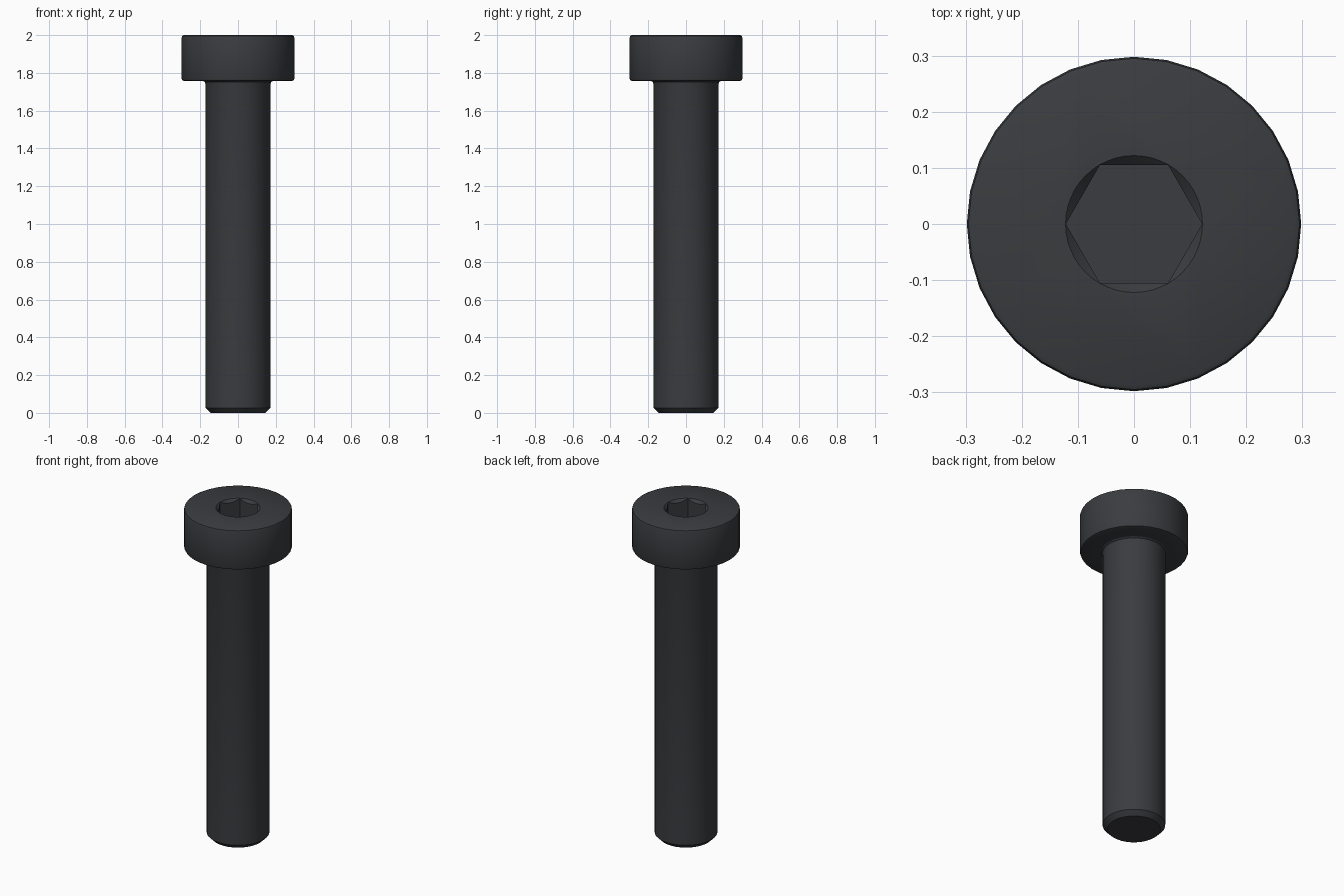
import bpy, bmesh, math

if "Cube" in bpy.data.objects:
    bpy.data.objects.remove(bpy.data.objects["Cube"])

SIDES = 32

steel = bpy.data.materials.new("black_steel")
steel.diffuse_color = (0.042, 0.045, 0.05, 1)
steel.use_nodes = True
steel.node_tree.nodes["Principled BSDF"].inputs["Base Color"].default_value = steel.diffuse_color


def lathe(name, profile, sides):
    """Revolve (radius, z) points, bottom to top, and cap both ends."""
    bm = bmesh.new()
    rings = []
    for r, z in profile:
        rings.append([bm.verts.new((r * math.cos(2 * math.pi * i / sides),
                                    r * math.sin(2 * math.pi * i / sides), z))
                      for i in range(sides)])
    for a, b in zip(rings, rings[1:]):
        for i in range(sides):
            j = (i + 1) % sides
            bm.faces.new((a[i], a[j], b[j], b[i]))
    bm.faces.new(rings[0][::-1])
    bm.faces.new(rings[-1])
    mesh = bpy.data.meshes.new(name)
    bm.to_mesh(mesh)
    bm.free()
    obj = bpy.data.objects.new(name, mesh)
    bpy.context.collection.objects.link(obj)
    return obj


# Screw body: chamfered tip, shank, fillet under the head, bevelled head
screw = lathe("socket_screw", [
    (0.146, 0.0), (0.173, 0.027), (0.173, 1.742),
    (0.176, 1.752), (0.185, 1.758), (0.288, 1.758),
    (0.295, 1.761), (0.298, 1.768), (0.298, 1.988),
    (0.295, 1.996), (0.287, 2.0)], SIDES)
screw.data.materials.append(steel)

# Hex socket and its conical lead-in
hex_cutter = lathe("hex_cutter", [(0.1215, 1.84), (0.1215, 2.1)], 6)
cone_cutter = lathe("lead_in_cutter", [(0.03, 1.908), (0.122, 2.0), (0.122, 2.05)], 48)

for cutter in (hex_cutter, cone_cutter):
    mod = screw.modifiers.new(cutter.name, 'BOOLEAN')
    mod.operation = 'DIFFERENCE'
    mod.solver = 'EXACT'
    mod.object = cutter
    cutter.hide_render = True
    bpy.context.view_layer.objects.active = screw
    bpy.ops.object.modifier_apply(modifier=mod.name)
    bpy.data.objects.remove(cutter, do_unlink=True)

# Smooth round surfaces, crisp edges
bpy.ops.object.select_all(action='DESELECT')
screw.select_set(True)
bpy.context.view_layer.objects.active = screw
bpy.ops.object.shade_smooth_by_angle(angle=math.radians(30))
